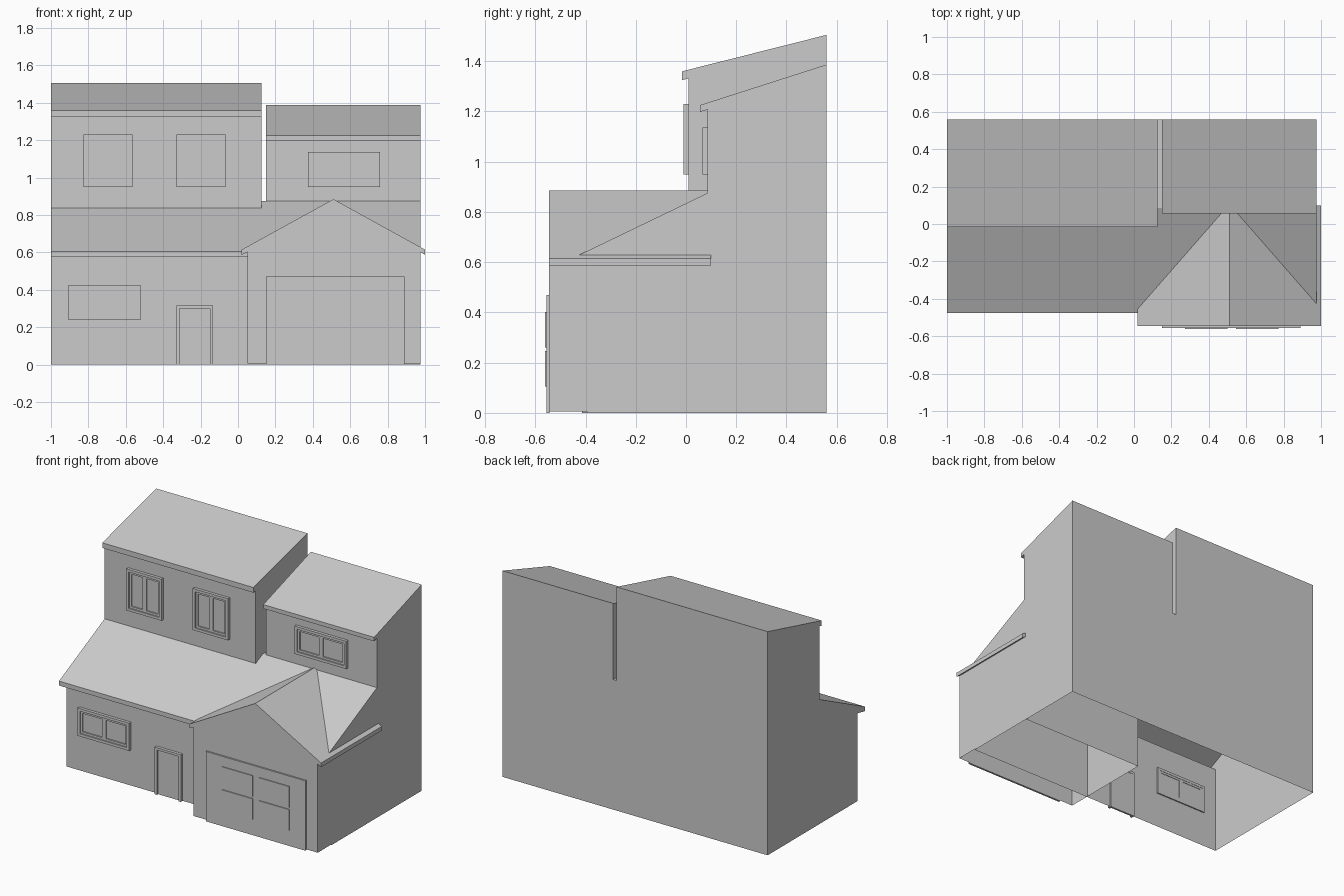
import bpy, bmesh

if "Cube" in bpy.data.objects:
    bpy.data.objects.remove(bpy.data.objects["Cube"])


def finish(name, bm):
    bmesh.ops.recalc_face_normals(bm, faces=bm.faces)
    me = bpy.data.meshes.new(name)
    bm.to_mesh(me)
    bm.free()
    ob = bpy.data.objects.new(name, me)
    bpy.context.collection.objects.link(ob)
    return ob


def shell(name, pts, a, b, along_x=True, back_cap=True):
    """Sweep an open profile from a to b and cap its ends; the base stays open."""
    bm = bmesh.new()
    place = (lambda p, t: (t, p[0], p[1])) if along_x else (lambda p, t: (p[0], t, p[1]))
    r0 = [bm.verts.new(place(p, a)) for p in pts]
    r1 = [bm.verts.new(place(p, b)) for p in pts]
    for i in range(len(pts) - 1):
        bm.faces.new((r0[i], r0[i + 1], r1[i + 1], r1[i]))
    bm.faces.new(r0)
    if back_cap:
        bm.faces.new(r1)
    return finish(name, bm)


def box(bm, x0, x1, y0, y1, z0, z1):
    vs = bmesh.ops.create_cube(bm, size=1)["verts"]
    for v in vs:
        v.co = ((x0 + x1) / 2 + v.co.x * (x1 - x0),
                (y0 + y1) / 2 + v.co.y * (y1 - y0),
                (z0 + z1) / 2 + v.co.z * (z1 - z0))


def frame(bm, x0, x1, y0, y1, z0, z1, w, sill=True):
    box(bm, x0, x0 + w, y0, y1, z0, z1)
    box(bm, x1 - w, x1, y0, y1, z0, z1)
    box(bm, x0 + w, x1 - w, y0, y1, z1 - w, z1)
    if sill:
        box(bm, x0 + w, x1 - w, y0, y1, z0, z0 + w)


def window(name, x0, x1, wall, z0, z1):
    """Outer frame with two framed sashes set slightly back."""
    bm = bmesh.new()
    frame(bm, x0, x1, wall - 0.02, wall + 0.008, z0, z1, 0.018)
    mid = (x0 + x1) / 2
    for a, b in ((x0 + 0.018, mid), (mid, x1 - 0.018)):
        frame(bm, a, b, wall - 0.012, wall + 0.006, z0 + 0.018, z1 - 0.018, 0.014)
        box(bm, a + 0.014, b - 0.014, wall - 0.004, wall + 0.003, z0 + 0.032, z1 - 0.032)
    return finish(name, bm)


# Lower body with the long lean-to roof
shell("lower_body", [(0.56, 0), (0.56, 0.875), (0.085, 0.875), (-0.475, 0.605),
                     (-0.475, 0.575), (-0.395, 0.59), (-0.395, 0)], -1, 0.975)

# Two upper storeys with single-pitch roofs, separated by a narrow slot
shell("upper_left", [(0.56, 0.875), (0.56, 1.505), (-0.015, 1.36), (-0.015, 1.325),
                     (0.01, 1.331), (0.01, 0.838)], -1, 0.125)
shell("upper_right", [(0.56, 0.875), (0.56, 1.387), (0.055, 1.225), (0.055, 1.198),
                      (0.085, 1.207), (0.085, 0.87)], 0.15, 0.975)

# Garage wing with gable roof
shell("garage", [(0.05, 0.005), (0.05, 0.602), (0.02, 0.587), (0.02, 0.615), (0.51, 0.885),
                 (1.0, 0.615), (1.0, 0.587), (0.975, 0.602), (0.975, 0.005)],
      -0.545, 0.1, along_x=False)

# Garage door with raised panels
bm = bmesh.new()
box(bm, 0.15, 0.89, -0.556, -0.543, 0, 0.47)
for x in (0.273, 0.545):
    for z in (0.105, 0.26):
        box(bm, x, x + 0.227, -0.562, -0.554, z, z + 0.142)
finish("garage_door", bm)

# Windows
window("upper_window_a", -0.825, -0.563, 0.01, 0.95, 1.23)
window("upper_window_b", -0.33, -0.068, 0.01, 0.95, 1.23)
window("upper_window_c", 0.375, 0.76, 0.085, 0.95, 1.137)
window("lower_window", -0.905, -0.52, -0.395, 0.24, 0.427)

# Front door
bm = bmesh.new()
frame(bm, -0.33, -0.135, -0.415, -0.388, 0, 0.317, 0.016, sill=False)
box(bm, -0.314, -0.151, -0.403, -0.39, 0, 0.301)
finish("front_door", bm)
